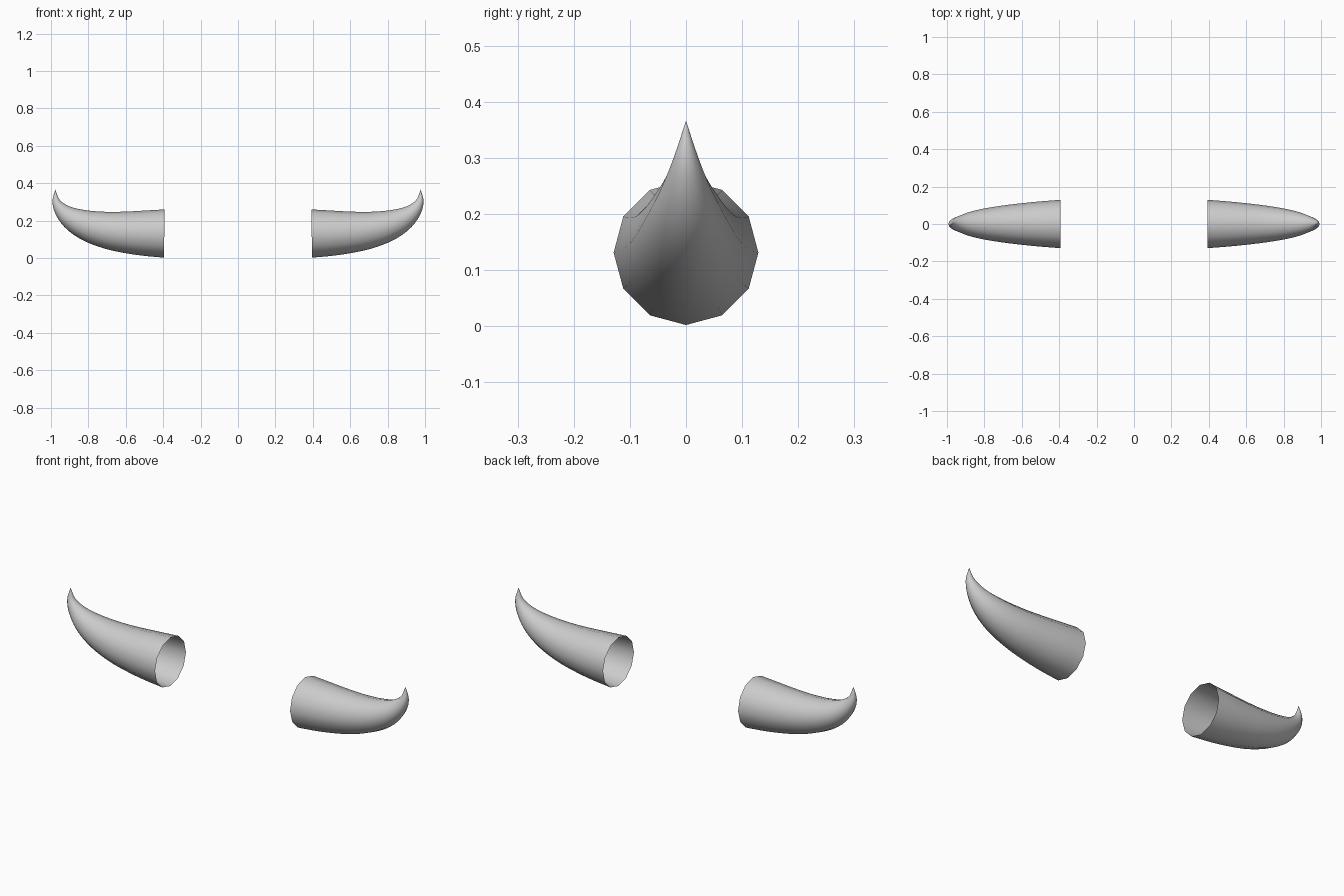
import bpy, bmesh, math
from mathutils import Vector

if "Cube" in bpy.data.objects:
    bpy.data.objects.remove(bpy.data.objects["Cube"])

SIDES, STEPS = 12, 4
# Horn centreline: x, z, radius
PATH = [(0.394, 0.131, 0.129), (0.50, 0.133, 0.121), (0.60, 0.138, 0.111),
        (0.70, 0.149, 0.099), (0.80, 0.172, 0.083), (0.88, 0.206, 0.064),
        (0.938, 0.25, 0.042), (0.972, 0.303, 0.021), (0.977, 0.366, 0.0)]


def smooth_path(points):
    """Catmull-Rom samples through the points."""
    p = [Vector(v) for v in points]
    p = [2 * p[0] - p[1]] + p + [2 * p[-1] - p[-2]]
    out = []
    for i in range(1, len(p) - 2):
        a, b, c, d = p[i - 1:i + 3]
        for k in range(STEPS):
            t = k / STEPS
            out.append(0.5 * (2 * b + (c - a) * t + (2 * a - 5 * b + 4 * c - d) * t * t
                              + (3 * b - a - 3 * c + d) * t ** 3))
    return out + [p[-2]]


# Open tapering tube, ending in a point
samples = smooth_path(PATH)
bm = bmesh.new()
rings = []
for i, s in enumerate(samples[:-1]):
    d = samples[i + 1] - samples[max(i - 1, 0)]
    tangent = Vector((d.x, 0, d.y)).normalized()
    side = Vector((0, 1, 0))
    up = tangent.cross(side)
    centre = Vector((s.x, 0, s.y))
    rings.append([bm.verts.new(centre + s.z * (math.cos(a) * side + math.sin(a) * up))
                  for a in (2 * math.pi * k / SIDES for k in range(SIDES))])
for r0, r1 in zip(rings, rings[1:]):
    for k in range(SIDES):
        n = (k + 1) % SIDES
        bm.faces.new((r0[k], r0[n], r1[n], r1[k]))
tip = bm.verts.new((samples[-1].x, 0, samples[-1].y))
for k in range(SIDES):
    bm.faces.new((rings[-1][k], rings[-1][(k + 1) % SIDES], tip))
for f in bm.faces:
    f.smooth = True
    # Face outwards from the tube axis
bm.normal_update()
first = bm.faces[:][0] if bm.faces.ensure_lookup_table() is None else None
c = first.calc_center_median() - Vector((PATH[0][0], 0, PATH[0][1]))
if first.normal.dot(c) < 0:
    bmesh.ops.reverse_faces(bm, faces=bm.faces[:])

mesh = bpy.data.meshes.new("horns")
bm.to_mesh(mesh)
bm.free()
horns = bpy.data.objects.new("horns", mesh)
bpy.context.collection.objects.link(horns)

# Second horn on the other side
mirror = horns.modifiers.new("mirror", 'MIRROR')
mirror.use_axis[0] = True
